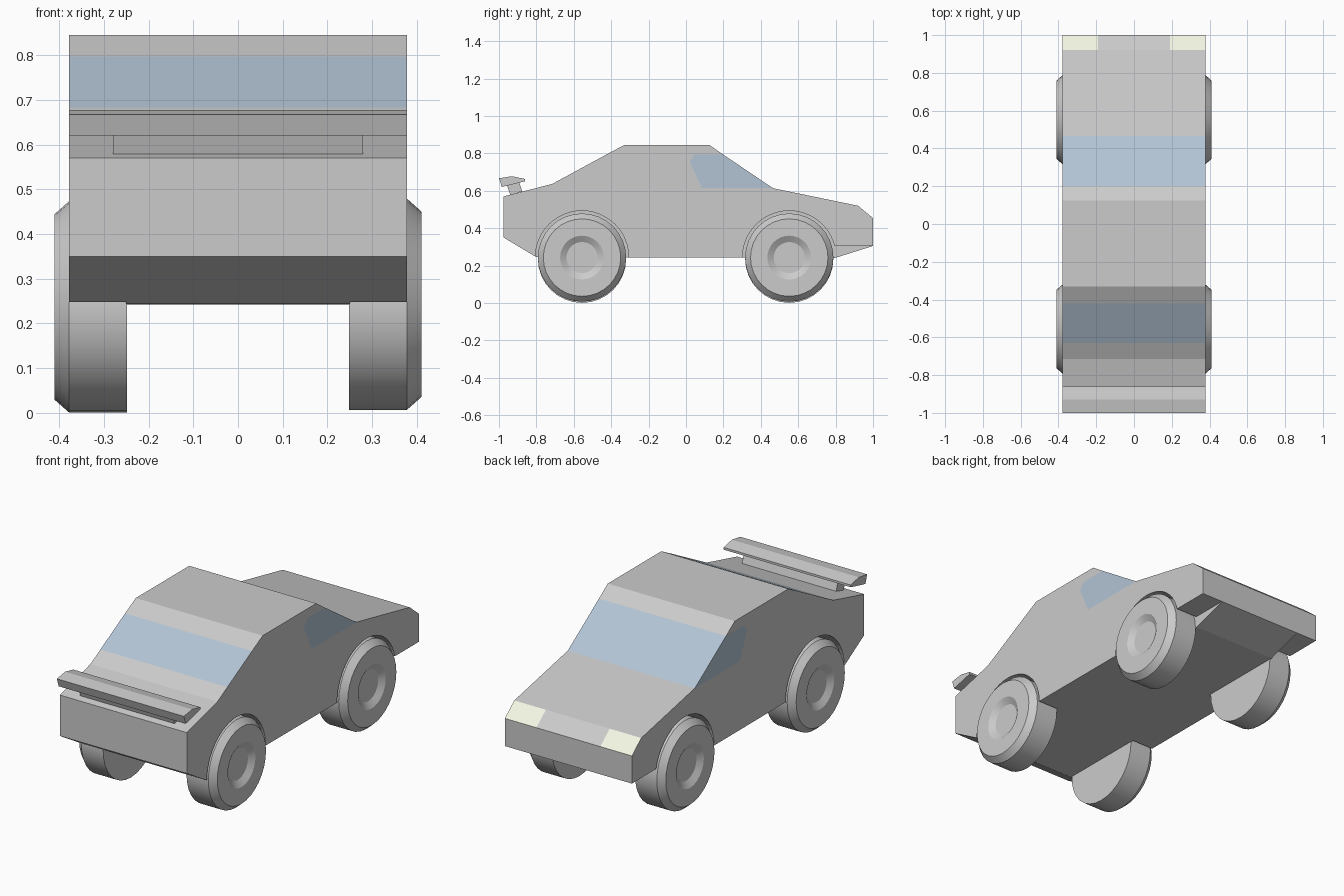
import bpy, bmesh, math

if "Cube" in bpy.data.objects:
    bpy.data.objects.remove(bpy.data.objects["Cube"])

W = 0.378                       # half width of the body
WHEEL_Y = (-0.556, 0.552)


def material(name, rgb):
    m = bpy.data.materials.new(name)
    m.diffuse_color = (*rgb, 1)
    m.use_nodes = True
    m.node_tree.nodes["Principled BSDF"].inputs["Base Color"].default_value = m.diffuse_color
    return m


PAINT = material("paint", (0.8, 0.8, 0.8))
TRIM = material("dark_trim", (0.57, 0.57, 0.57))
GLASS = material("glass", (0.45, 0.55, 0.66))
LAMP = material("lamp", (0.9, 0.93, 0.77))
MATS = [PAINT, TRIM, GLASS, LAMP]


def finish(bm, name):
    bmesh.ops.recalc_face_normals(bm, faces=bm.faces)
    me = bpy.data.meshes.new(name)
    bm.to_mesh(me)
    bm.free()
    for m in MATS:
        me.materials.append(m)
    ob = bpy.data.objects.new(name, me)
    bpy.context.collection.objects.link(ob)
    return ob


def prism(bm, profile, x0, x1, mat=0):
    """Extrude a (y, z) profile along x."""
    a = [bm.verts.new((x0, y, z)) for y, z in profile]
    b = [bm.verts.new((x1, y, z)) for y, z in profile]
    n = len(profile)
    faces = [bm.faces.new(a), bm.faces.new(b)]
    faces += [bm.faces.new((a[i], a[(i + 1) % n], b[(i + 1) % n], b[i])) for i in range(n)]
    for f in faces:
        f.material_index = mat


# Body outline, each point with the material of the strip that follows it
upper = [(-.975, .454, 0), (-.975, .57, 0), (-.715, .637, 0), (-.63, .683, 2),
         (-.42, .797, 0), (-.33, .845, 0), (.125, .845, 0), (.2, .793, 2),
         (.465, .614, 0), (.92, .52, 3)]
lower = [(1, .454, 1), (1, .305, 1), (.8, .242, 1), (-.8, .245, 1), (-.975, .35, 1)]
window = [(.045, .793), (.02, .755), (.085, .614)]
flare = [(dy, dz) for dy, dz in ((-.255, .454), (-.125, .52), (-.045, .539),
                                 (.045, .539), (.125, .52), (.255, .454))]
waist = [(cy + dy, z) for cy in WHEEL_Y for dy, z in flare]

bm = bmesh.new()
cache = {}


def vert(x, p):
    key = (x, p[0], p[1])
    if key not in cache:
        cache[key] = bm.verts.new(key)
    return cache[key]


def face(points, mat):
    bm.faces.new([vert(*p) for p in points]).material_index = mat


# Strips around the outline, in three columns so the lamps sit at the corners
outline = upper + lower
columns = (-W, -.19, .19, W)
for i, p in enumerate(outline):
    q = outline[(i + 1) % len(outline)]
    for c in range(3):
        mat = 0 if p[2] == 3 and c == 1 else p[2]
        x0, x1 = columns[c], columns[c + 1]
        face([(x0, p), (x1, p), (x1, q), (x0, q)], mat)

# Side panels: upper paint, side window, lower trim
for x in (-W, W):
    top = upper[:8] + window + upper[8:] + [lower[0]] + waist[::-1]
    face([(x, p) for p in top], 0)
    face([(x, p) for p in [upper[7]] + window + [upper[8]]], 2)
    face([(x, p) for p in [upper[0]] + waist + lower], 1)
body = finish(bm, "car_body")

# Wheel wells; the front ones also undercut the nose
bm = bmesh.new()
for cy, start in zip(WHEEL_Y, (0, 14.4)):
    arc = []
    for i in range(25):
        a = math.radians(start + (180 - start) * i / 24)
        arc.append((cy + .25 * math.cos(a), .243 + .25 * math.sin(a)))
    arc.append((cy - .25, .1))
    arc += [(1.1, .1), (1.1, arc[0][1])] if cy > 0 else [(cy + .25, .1)]
    for s in (-1, 1):
        prism(bm, arc, s * .25, s * .5, 1)
cutter = finish(bm, "wheel_well_cutter")
cutter.hide_render = True
cutter.hide_set(True)
cut = body.modifiers.new("wheel_wells", 'BOOLEAN')
cut.operation = 'DIFFERENCE'
cut.solver = 'EXACT'
cut.object = cutter

# Rear spoiler: wing and its mount
bm = bmesh.new()
prism(bm, [(-1, .667), (-.93, .678), (-.86, .663), (-.86, .651), (-.945, .63), (-.985, .621)], -W, W)
finish(bm, "spoiler_wing")
bm = bmesh.new()
prism(bm, [(-.956, .628), (-.892, .645), (-.876, .597), (-.94, .578)], -.28, .28)
finish(bm, "spoiler_mount")


def wheel(name, side, cy, cz, n=32):
    """Lathe an (x, radius) section around the axle."""
    section = [(.248, .236), (.378, .236), (.411, .207), (.411, .117), (.39, .083)]
    bm = bmesh.new()
    rings = [[bm.verts.new((side * x, cy + r * math.cos(math.tau * i / n),
                            cz + r * math.sin(math.tau * i / n))) for i in range(n)]
             for x, r in section]
    for k in range(len(rings) - 1):
        a, b = rings[k], rings[k + 1]
        for i in range(n):
            j = (i + 1) % n
            f = bm.faces.new((a[i], a[j], b[j], b[i]))
            f.material_index = 0 if k == 3 else 1
    bm.faces.new(rings[0]).material_index = 1
    bm.faces.new(rings[-1])
    ob = finish(bm, name)
    bpy.ops.object.select_all(action='DESELECT')
    ob.select_set(True)
    bpy.context.view_layer.objects.active = ob
    bpy.ops.object.shade_smooth_by_angle(angle=math.radians(30))


for side, cz, label in ((-1, .237, "left"), (1, .243, "right")):
    for cy, end in zip(WHEEL_Y, ("rear", "front")):
        wheel(f"{end}_{label}_wheel", side, cy, cz)
